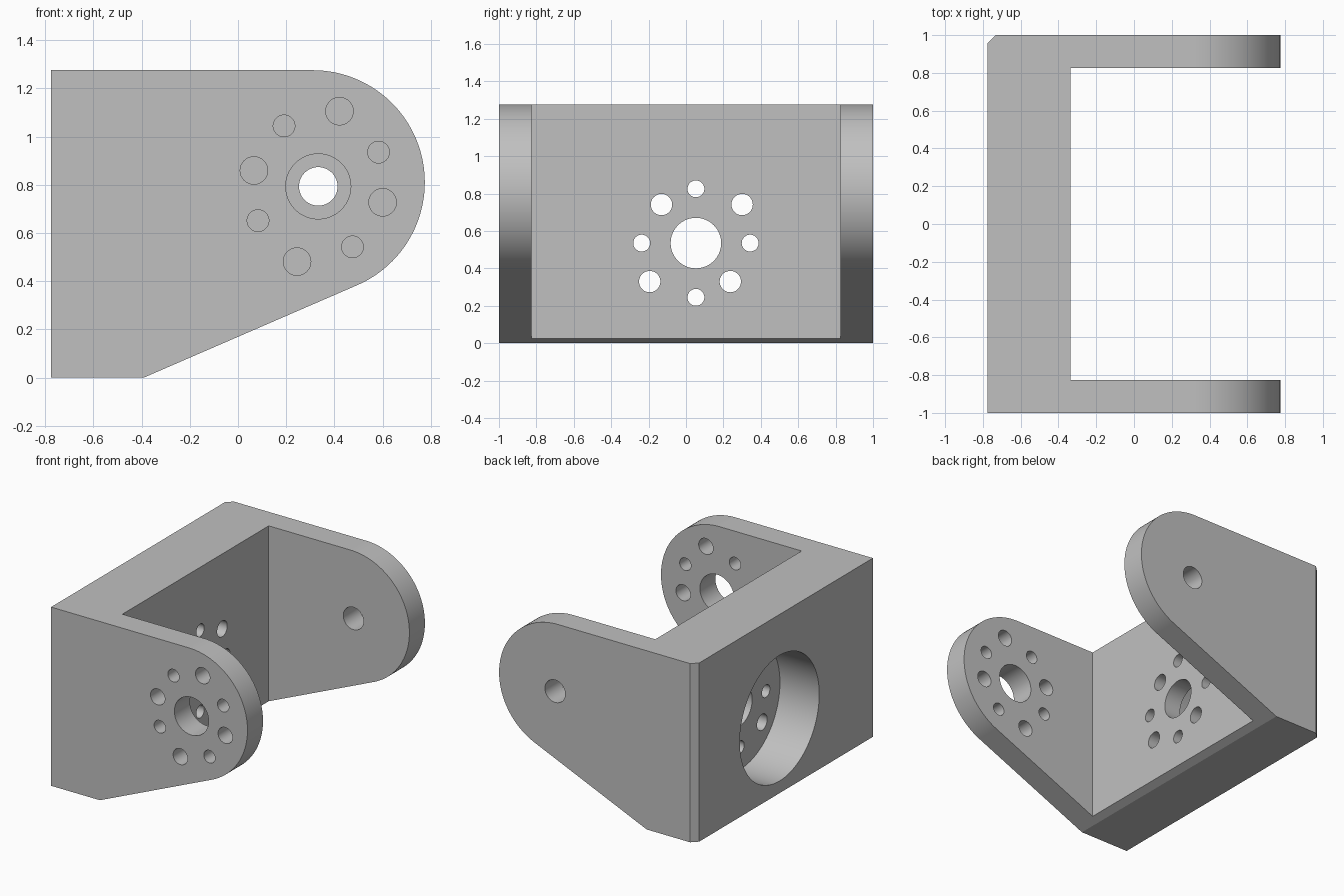
import bpy, bmesh, math
from mathutils import Matrix, Vector

cube = bpy.data.objects.get("Cube")
if cube:
    bpy.data.objects.remove(cube, do_unlink=True)

# One plain grey metal
grey = bpy.data.materials.new("grey metal")
grey.use_nodes = True
colour = (0.53, 0.53, 0.53, 1)
grey.diffuse_color = colour
grey.node_tree.nodes["Principled BSDF"].inputs["Base Color"].default_value = colour

BACK, INNER = -0.775, -0.335   # outer and inner faces of the web
SIDE, INSIDE = 1.0, 0.825      # outer and inner faces of the arms


def make_object(name, bm):
    bmesh.ops.recalc_face_normals(bm, faces=bm.faces)
    mesh = bpy.data.meshes.new(name)
    bm.to_mesh(mesh)
    bm.free()
    mesh.materials.append(grey)
    obj = bpy.data.objects.new(name, mesh)
    bpy.context.collection.objects.link(obj)
    return obj


def add_cylinder(bm, axis, a, b, start, end, radius, segments=48):
    """Cylinder along x (a, b = y, z) or along y (a, b = x, z)."""
    mid = (start + end) / 2
    if axis == "x":
        place = Matrix.Translation((mid, a, b)) @ Matrix.Rotation(math.pi / 2, 4, "Y")
    else:
        place = Matrix.Translation((a, mid, b)) @ Matrix.Rotation(math.pi / 2, 4, "X")
    bmesh.ops.create_cone(bm, cap_ends=True, segments=segments, radius1=radius,
                          radius2=radius, depth=end - start, matrix=place)


def cut(target, name, bm):
    """Subtract a cutter from the target, then remove the cutter."""
    cutter = make_object(name, bm)
    cutter.hide_render = True
    mod = target.modifiers.new(name, "BOOLEAN")
    mod.operation, mod.solver, mod.object = "DIFFERENCE", "EXACT", cutter
    bpy.context.view_layer.objects.active = target
    bpy.ops.object.modifier_apply(modifier=name)
    bpy.data.objects.remove(cutter, do_unlink=True)


# Side profile: square back, sloping underside tangent to a rounded nose
centre, radius, toe = Vector((0.31, 0.81)), 0.465, Vector((-0.39, 0))
to_toe = toe - centre
first = math.atan2(to_toe.y, to_toe.x) + math.acos(radius / to_toe.length)
steps = 64
profile = [(BACK, 0), tuple(toe)]
for i in range(steps + 1):
    t = first + (math.pi / 2 - first) * i / steps
    profile.append((centre.x + radius * math.cos(t), centre.y + radius * math.sin(t)))
profile.append((BACK, centre.y + radius))

bm = bmesh.new()
face = bm.faces.new([bm.verts.new((x, -SIDE, z)) for x, z in profile])
extruded = bmesh.ops.extrude_face_region(bm, geom=[face])["geom"]
bmesh.ops.translate(bm, vec=(0, 2 * SIDE, 0),
                    verts=[g for g in extruded if isinstance(g, bmesh.types.BMVert)])
bmesh.ops.recalc_face_normals(bm, faces=bm.faces)
# Chamfer on one upright back corner
corner = [e for e in bm.edges
          if all(abs(v.co.x - BACK) < 1e-4 and v.co.y > 0.99 for v in e.verts)]
bmesh.ops.bevel(bm, geom=corner, offset=0.042, segments=1, affect="EDGES")
bracket = make_object("bracket", bm)

# Open space between the arms
bm = bmesh.new()
size = 2.0
bmesh.ops.create_cube(bm, size=1, matrix=Matrix.Translation((INNER + size / 2, 0, 0.6))
                      @ Matrix.Diagonal((size, 2 * INSIDE, 3, 1)))
cut(bracket, "gap_cutter", bm)

# Round recess in the back of the web
WEB_Y, WEB_Z = 0.053, 0.535
bm = bmesh.new()
add_cylinder(bm, "x", WEB_Y, WEB_Z, BACK - 0.2, -0.465, 0.448, 96)
cut(bracket, "recess_cutter", bm)

# Mounting holes through the web: centre, four narrow, four wide
bm = bmesh.new()
add_cylinder(bm, "x", WEB_Y, WEB_Z, -0.62, -0.2, 0.135, 64)
for sign in (1, -1):
    for dy, dz, r in ((0.29, 0, 0.045), (0, 0.29, 0.045),
                      (0.247, 0.206, 0.057), (-0.184, 0.206, 0.057)):
        add_cylinder(bm, "x", WEB_Y + sign * dy, WEB_Z + sign * dz, -0.62, -0.2, r)
cut(bracket, "web_hole_cutter", bm)

# Arm holes: ring of holes in the front arm, one pivot hole in the back arm
ARM_X, ARM_Z = 0.333, 0.793
bm = bmesh.new()
add_cylinder(bm, "y", ARM_X, ARM_Z, -1.1, -0.7, 0.135, 64)
for sign in (1, -1):
    for dx, dz, r in ((0.088, 0.312, 0.057), (0.267, -0.066, 0.057),
                      (0.25, 0.142, 0.045), (0.142, -0.251, 0.045)):
        add_cylinder(bm, "y", ARM_X + sign * dx, ARM_Z + sign * dz, -1.1, -0.7, r)
add_cylinder(bm, "y", ARM_X, ARM_Z, 0.7, 1.1, 0.08)
cut(bracket, "arm_hole_cutter", bm)

# Smooth the curved walls and keep the flats flat
bpy.ops.object.select_all(action="DESELECT")
bracket.select_set(True)
bpy.context.view_layer.objects.active = bracket
bpy.ops.object.shade_smooth_by_angle(angle=math.radians(20))
weighted = bracket.modifiers.new("flat_normals", "WEIGHTED_NORMAL")
weighted.keep_sharp = True
